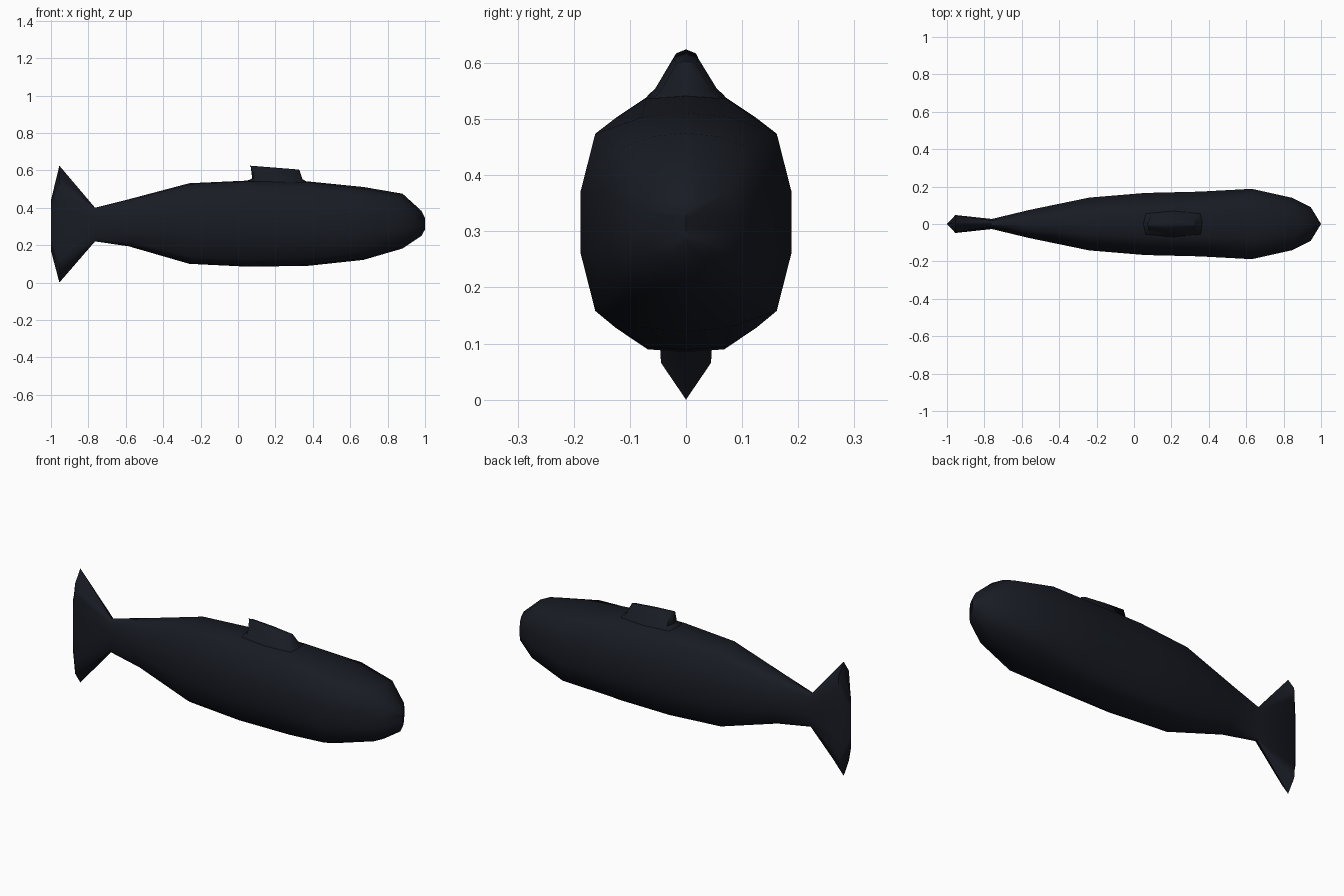
import bpy, bmesh

if "Cube" in bpy.data.objects:
    bpy.data.objects.remove(bpy.data.objects["Cube"])

# dark blue-black skin
skin = bpy.data.materials.new("dark_skin")
skin.diffuse_color = (0.009, 0.011, 0.017, 1)
skin.use_nodes = True
skin.node_tree.nodes["Principled BSDF"].inputs["Base Color"].default_value = skin.diffuse_color

# quarter cross-sections from top centre to side, as fractions of half width and half height
SLIM = [(0, 1), (0.41, 0.98), (0.72, 0.83), (1, 0.28)]
FULL = [(0, 1), (0.42, 0.96), (0.86, 0.81), (1, 0.28)]
FLUKE = [(0, 1), (0.93, 0.79), (1, 0.6), (1, 0.3)]


def ring(bm, xs, xc, w, zb, zt, quarter):
    """One closed ring; xs is x at the sides, xc is x at the centre line."""
    half = quarter + [(y, -z) for y, z in reversed(quarter)]
    loop = half + [(-y, z) for y, z in reversed(half[1:-1])]
    mid, h = (zb + zt) / 2, (zt - zb) / 2
    return [bm.verts.new((xc + (xs - xc) * abs(y), y * w, mid + z * h))
            for y, z in loop]


def finish(bm, name):
    bmesh.ops.remove_doubles(bm, verts=bm.verts, dist=0.0005)
    bmesh.ops.recalc_face_normals(bm, faces=bm.faces)
    mesh = bpy.data.meshes.new(name)
    bm.to_mesh(mesh)
    bm.free()
    obj = bpy.data.objects.new(name, mesh)
    bpy.context.collection.objects.link(obj)
    mesh.materials.append(skin)
    bpy.ops.object.select_all(action='DESELECT')
    obj.select_set(True)
    bpy.context.view_layer.objects.active = obj
    bpy.ops.object.shade_smooth_by_angle(angle=1.0)
    return obj


def bridge(bm, rings):
    for a, b in zip(rings, rings[1:]):
        n = len(a)
        for i in range(n):
            j = (i + 1) % n
            bm.faces.new((a[i], a[j], b[j], b[i]))


# body and tail, lofted from tail edge to nose
sections = [
    (-1.00, -1.00, 0.0, 0.17, 0.44, FLUKE),
    (-0.955, -0.955, 0.048, 0.0, 0.625, FLUKE),
    (-0.76, -0.765, 0.027, 0.22, 0.40, SLIM),
    (-0.56, -0.585, 0.075, 0.194, 0.445, SLIM),
    (-0.24, -0.26, 0.141, 0.10, 0.531, SLIM),
    (0.06, 0.05, 0.166, 0.085, 0.545, SLIM),
    (0.35, 0.37, 0.173, 0.089, 0.541, SLIM),
    (0.63, 0.67, 0.188, 0.121, 0.511, FULL),
    (0.845, 0.88, 0.14, 0.182, 0.475, FULL),
    (0.945, 0.982, 0.09, 0.25, 0.382, FULL),
    (1.00, 1.00, 0.0, 0.285, 0.345, FULL),
]
bm = bmesh.new()
bridge(bm, [ring(bm, *s) for s in sections])
finish(bm, "fish_body")

# low dorsal fin: (rear x, rear z, front x, front z, half width)
levels = [
    (0.04, 0.50, 0.39, 0.50, 0.085),
    (0.05, 0.545, 0.367, 0.540, 0.068),
    (0.076, 0.556, 0.345, 0.552, 0.055),
    (0.068, 0.618, 0.33, 0.598, 0.022),
    (0.063, 0.625, 0.327, 0.604, 0.0),
]
bm = bmesh.new()
rings = []
for xr, zr, xf, zf, w in levels:
    pts = [(0, 0), (0.04, 0.8), (0.5, 1), (0.96, 0.8), (1, 0),
           (0.96, -0.8), (0.5, -1), (0.04, -0.8)]
    rings.append([bm.verts.new((xr + (xf - xr) * t, w * s, zr + (zf - zr) * t))
                  for t, s in pts])
bridge(bm, rings)
finish(bm, "dorsal_fin")
